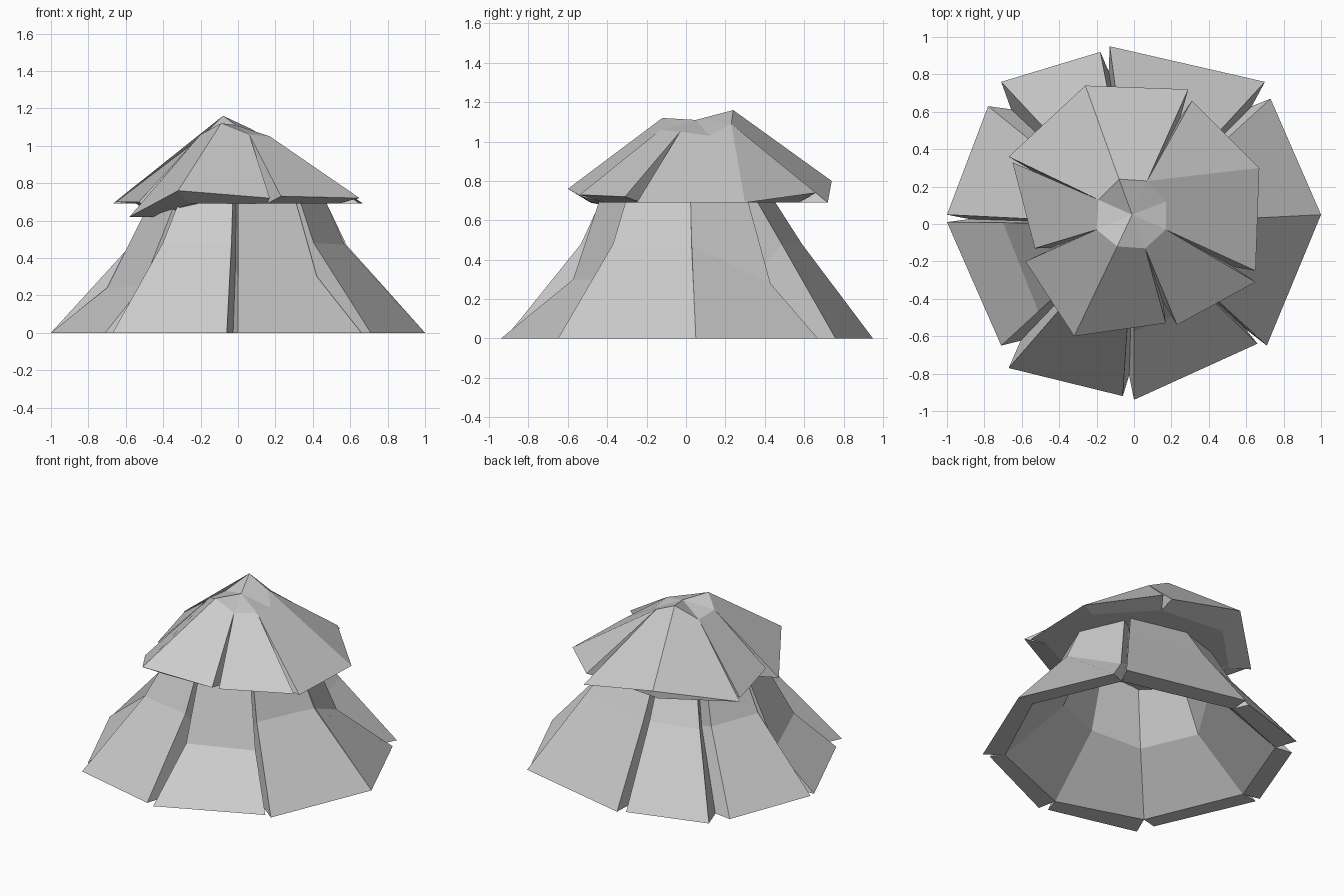
import bpy, bmesh
from mathutils import Vector

if "Cube" in bpy.data.objects:
    bpy.data.objects.remove(bpy.data.objects["Cube"])


def inset(p, q, t, drop=0.0):
    # shared inner corner between two neighbouring outer corners
    m = (p + q) / 2
    k = 1 - t / max(m.to_2d().length, 0.001)
    return Vector((m.x * k, m.y * k, max(0.0, m.z - drop)))


def add(bm, *pts):
    bm.faces.new([bm.verts.new(p) for p in pts])


def finish(name, bm):
    bmesh.ops.remove_doubles(bm, verts=bm.verts, dist=0.0005)
    bmesh.ops.recalc_face_normals(bm, faces=bm.faces)
    me = bpy.data.meshes.new(name)
    bm.to_mesh(me)
    bm.free()
    bpy.context.collection.objects.link(bpy.data.objects.new(name, me))


# Lower skirt panels: two foot corners, then (scale, height) of each knee
lower = [
    (0.73, 0.67, 1.0, 0.05, (0.64, 0.28), (0.58, 0.47)),
    (1.0, 0.05, 0.71, -0.65, (0.57, 0.47), (0.57, 0.48)),
    (0.66, -0.64, 0.0, -0.94, (0.64, 0.30), (0.61, 0.30)),
    (-0.06, -0.92, -0.67, -0.77, (0.58, 0.48), (0.60, 0.48)),
    (-0.71, -0.65, -1.0, 0.01, (0.72, 0.25), (0.70, 0.24)),
    (-1.0, 0.05, -0.78, 0.63, (0.58, 0.46), (0.58, 0.46)),
    (-0.71, 0.76, -0.18, 0.92, (0.60, 0.47), (0.61, 0.48)),
    (-0.13, 0.95, 0.70, 0.76, (0.62, 0.48), (0.64, 0.48)),
]


def column(x, y, knee):
    k, z = knee
    return [Vector((x, y, 0)), Vector((x * k, y * k, z)), Vector((x * 0.465, y * 0.465, 0.71))]


cols = [(column(ax, ay, ka), column(bx, by, kb)) for ax, ay, bx, by, ka, kb in lower]
# inner column i sits in the gap between panel i-1 and panel i
inner = [[inset(p, q, t, d) for p, q, t, d in
          zip(cols[i - 1][1], cols[i][0], (0.12, 0.12, 0.10), (0, 0.04, 0))] for i in range(8)]
for i, (a, b) in enumerate(cols):
    bm = bmesh.new()
    c, d = inner[i], inner[(i + 1) % 8]
    for k in (0, 1):
        add(bm, a[k], b[k], b[k + 1], a[k + 1])
        add(bm, c[k], d[k], d[k + 1], c[k + 1])
        add(bm, a[k], a[k + 1], c[k + 1], c[k])
        add(bm, b[k], b[k + 1], d[k + 1], d[k])
    add(bm, a[0], b[0], d[0], c[0])
    add(bm, a[2], b[2], d[2], c[2])
    finish(f"lower_panel_{i + 1}", bm)

# Ring of points around the peak, clockwise from the back right
ring = [Vector(p) for p in (
    (0.07, 0.23, 1.09), (0.17, 0.12, 1.03), (0.17, -0.03, 1.05), (0.06, -0.13, 1.06),
    (-0.09, -0.12, 1.12), (-0.20, -0.03, 1.06), (-0.19, 0.13, 1.05), (-0.08, 0.24, 1.16))]

# Upper roof panels: the two eave corners of each
upper = [
    ((0.31, 0.66, 0.74), (0.67, 0.30, 0.69)),
    ((0.67, 0.30, 0.69), (0.65, -0.25, 0.69)),
    ((0.65, -0.31, 0.72), (0.23, -0.54, 0.73)),
    ((0.17, -0.53, 0.72), (-0.32, -0.60, 0.76)),
    ((-0.32, -0.60, 0.76), (-0.58, -0.20, 0.62)),
    ((-0.53, -0.13, 0.70), (-0.65, 0.33, 0.70)),
    ((-0.67, 0.36, 0.69), (-0.26, 0.74, 0.80)),
    ((-0.26, 0.74, 0.80), (0.29, 0.72, 0.69)),
]
upper = [(Vector(a), Vector(b)) for a, b in upper]
tops = [(0, 0), (0, 2), (2, 3), (3, 4), (4, 5), (5, 6), (6, 7), (7, 0)]
eave = [inset(upper[i - 1][1], upper[i][0], 0.13) for i in range(8)]
for i, p in enumerate(eave):
    p.z = 0.62 if i == 5 else 0.69
for i, ((a, b), (p, q)) in enumerate(zip(upper, tops)):
    bm = bmesh.new()
    c, d = eave[i], eave[(i + 1) % 8]
    if p == q:
        add(bm, a, b, ring[p])
    elif q - p == 2:
        add(bm, a, b, ring[q], ring[p + 1], ring[p])
    else:
        add(bm, a, b, ring[q], ring[p])
    add(bm, a, c, d, b)              # underside of the eave
    if (a - upper[i - 1][1]).length > 0.01:
        add(bm, a, ring[p], c)       # sides of the split
    if (b - upper[(i + 1) % 8][0]).length > 0.01:
        add(bm, b, ring[q], d)
    finish(f"upper_panel_{i + 1}", bm)

# Flat floor under the roof and faceted peak cap
for name, centre, pts in (("roof_underside", (0, 0, 0.70), eave),
                          ("peak_cap", (-0.01, 0.05, 1.11), ring)):
    bm = bmesh.new()
    for i in range(8):
        add(bm, Vector(centre), pts[i], pts[(i + 1) % 8])
    finish(name, bm)
